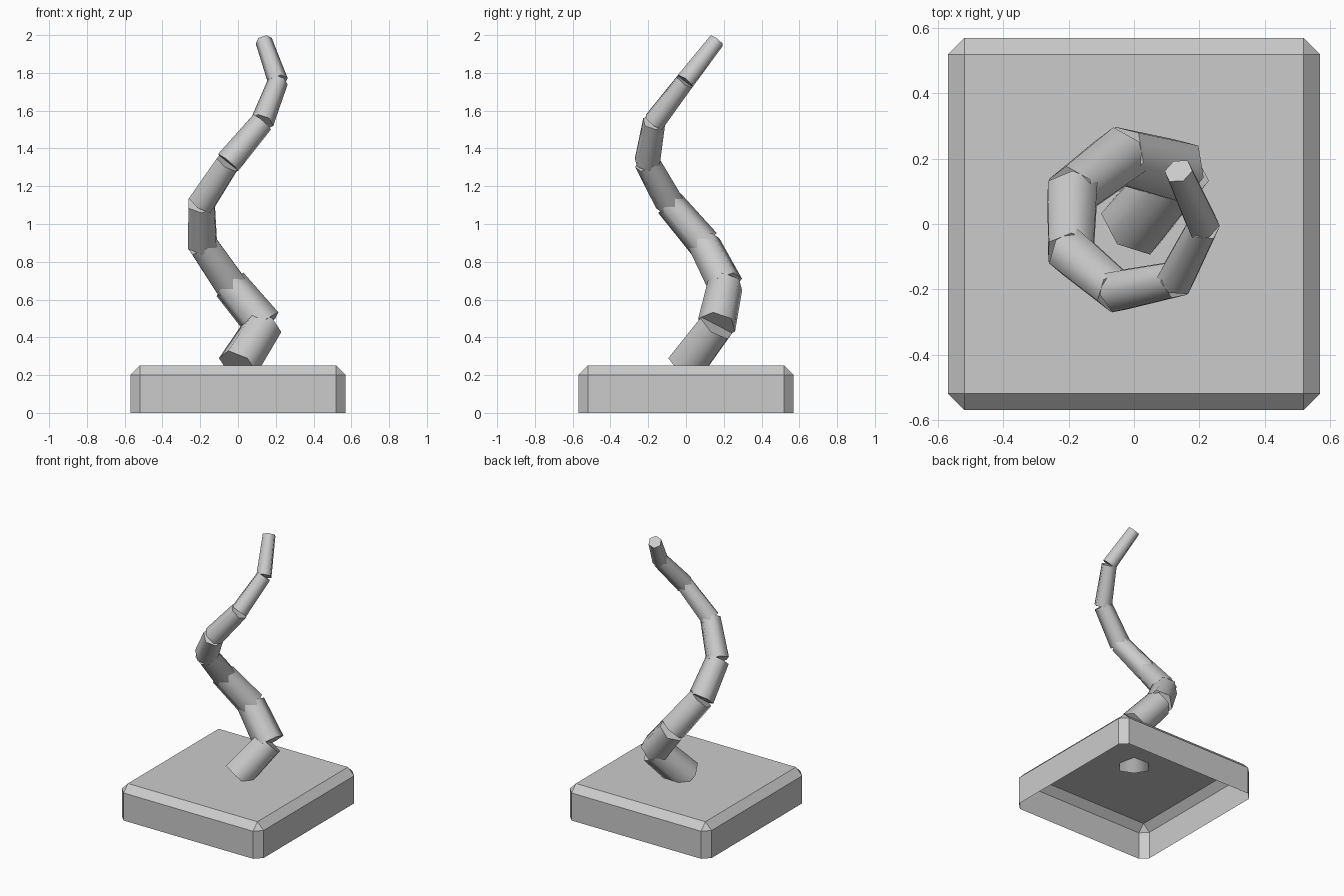
import bpy, bmesh, math
from mathutils import Vector

if "Cube" in bpy.data.objects:
    bpy.data.objects.remove(bpy.data.objects["Cube"])

SEGMENTS = 8
BASE_H = 0.25


def finish(name, bm, smooth_angle):
    mesh = bpy.data.meshes.new(name)
    bm.to_mesh(mesh)
    bm.free()
    ob = bpy.data.objects.new(name, mesh)
    bpy.context.collection.objects.link(ob)
    bpy.ops.object.select_all(action='DESELECT')
    ob.select_set(True)
    bpy.context.view_layer.objects.active = ob
    bpy.ops.object.shade_smooth_by_angle(angle=math.radians(smooth_angle))
    return ob


# Base: chamfered slab, open underneath
bm = bmesh.new()
bmesh.ops.create_cube(bm, size=1)
for v in bm.verts:
    v.co = Vector((v.co.x * 1.14, v.co.y * 1.14, (v.co.z + 0.5) * BASE_H))
edges = [e for e in bm.edges if max(v.co.z for v in e.verts) > 0.1]
bmesh.ops.bevel(bm, geom=edges, offset=0.05, segments=1, affect='EDGES')
bottom = [f for f in bm.faces if all(v.co.z < 1e-4 for v in f.verts)]
bmesh.ops.delete(bm, geom=bottom, context='FACES')
finish("base", bm, 30)


# Stem: tapering six-sided pieces spiralling upward
def joint(i):
    if i == 0:
        return Vector((0, 0, BASE_H))
    a = math.radians(50) + (i - 1) * math.tau / 7
    return Vector((0.212 * math.cos(a), 0.212 * math.sin(a), BASE_H + 0.215 * i))


def radius(i):
    return 0.113 - 0.0085 * i


for i in range(SEGMENTS):
    p, q = joint(i), joint(i + 1)
    bm = bmesh.new()
    bmesh.ops.create_cone(bm, cap_ends=True, segments=6, radius1=radius(i),
                          radius2=radius(i + 1), depth=(q - p).length)
    ob = finish(f"stem_segment_{i + 1}", bm, 65)
    ob.location = (p + q) / 2
    ob.rotation_mode = 'QUATERNION'
    ob.rotation_quaternion = (q - p).to_track_quat('Z', 'Y')
